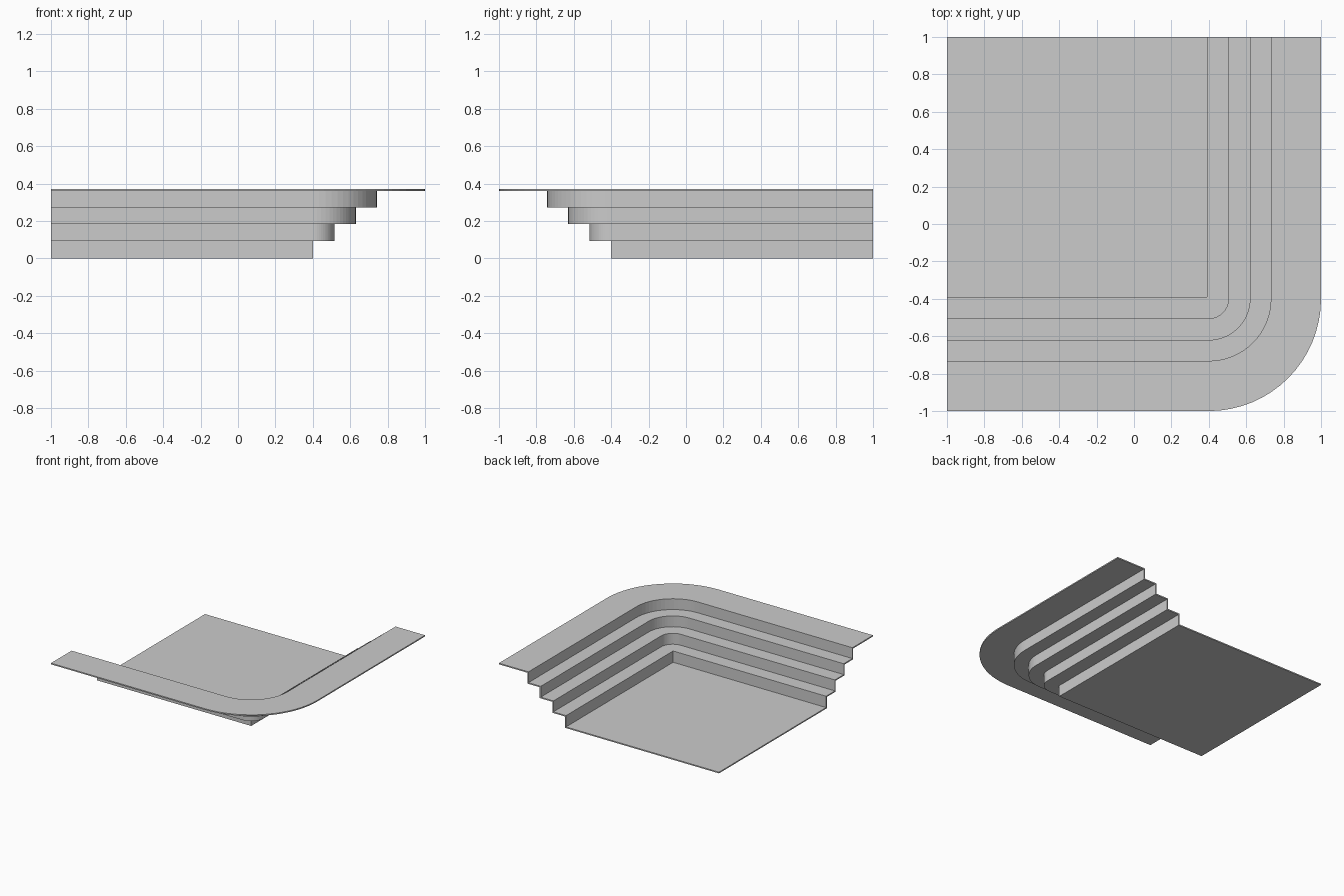
import bpy, bmesh, math

if "Cube" in bpy.data.objects:
    bpy.data.objects.remove(bpy.data.objects["Cube"])

T = 0.01          # sheet thickness
C = 0.40          # corner centre at (C, -C)
SEG = 16          # facets in each rounded corner
RISE = [0.093, 0.183, 0.272, 0.361]        # underside height of each tread
REACH = [0.0, 0.115, 0.23, 0.342, 0.60]    # outer offset of each riser, then lip

# Stair section as (offset, height): underside going out, top side coming back
under, top = [(0.0, 0.0)], [(-T, T)]
for i, z in enumerate(RISE):
    last = i == len(RISE) - 1
    out = REACH[i + 1]
    under += [(REACH[i], z), (out, z)]
    top += [(REACH[i] - T, z + T), (out if last else out - T, z + T)]
section = under + top[::-1]

bm = bmesh.new()


def path(d, z):
    """Front edge, corner, right edge, at offset d from the corner centre."""
    pts = [(-1, -C - d)]
    for k in range(SEG + 1):
        a = -math.pi / 2 + k * math.pi / 2 / SEG
        if d > 0:
            pts.append((C + d * math.cos(a), -C + d * math.sin(a)))
        else:
            pts.append((C + d, -C - d))
    pts.append((C + d, 1))
    return [bm.verts.new((x, y, z)) for x, y in pts]


# Stair surfaces swept around the corner
rows = [path(d, z) for d, z in section]
for r, s in zip(rows, rows[1:]):
    for k in range(len(r) - 1):
        bm.faces.new((r[k], r[k + 1], s[k + 1], s[k]))

# Floor sheet and the two cut ends
low, high = bm.verts.new((-1, 1, 0)), bm.verts.new((-1, 1, T))
corner = 1
for row, v in ((rows[0], low), (rows[-1], high)):
    bm.faces.new((row[0], row[corner], row[-1], v))
bm.faces.new([r[0] for r in rows] + [high, low])
bm.faces.new([r[-1] for r in rows] + [high, low])

bmesh.ops.remove_doubles(bm, verts=bm.verts, dist=1e-5)
bmesh.ops.recalc_face_normals(bm, faces=bm.faces)
mesh = bpy.data.meshes.new("corner_steps")
bm.to_mesh(mesh)
bm.free()
bpy.context.collection.objects.link(bpy.data.objects.new("corner_steps", mesh))
